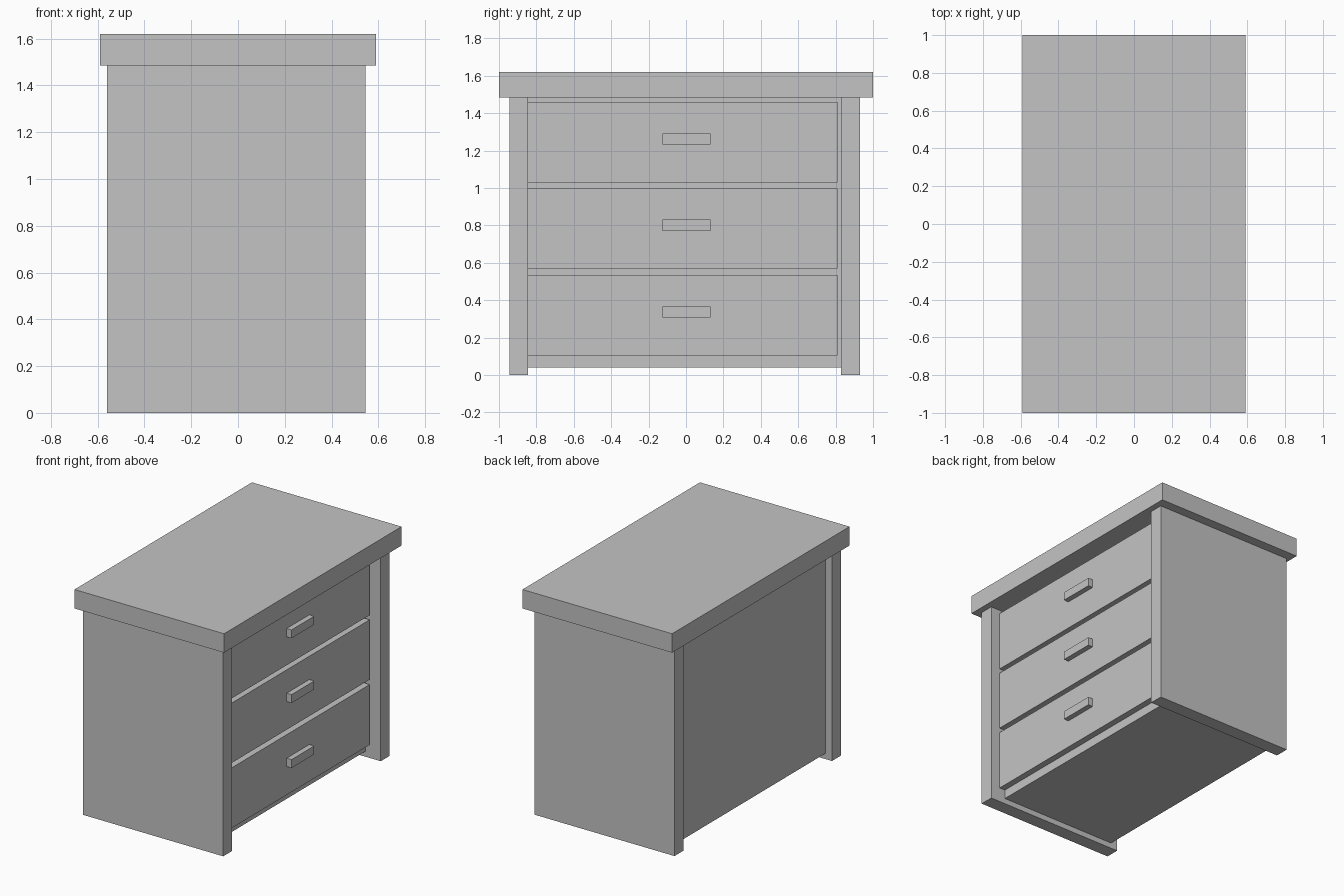
import bpy

if "Cube" in bpy.data.objects:
    bpy.data.objects.remove(bpy.data.objects["Cube"], do_unlink=True)

grey = bpy.data.materials.new("plain_grey")
grey.use_nodes = True
colour = (0.55, 0.55, 0.55, 1)
grey.diffuse_color = colour
grey.node_tree.nodes["Principled BSDF"].inputs["Base Color"].default_value = colour


def box(name, x, y, z):
    """Add a flat-faced box spanning the given (low, high) ranges."""
    spans = (x, y, z)
    bpy.ops.mesh.primitive_cube_add(size=1, location=[(a + b) / 2 for a, b in spans])
    obj = bpy.context.object
    obj.name = name
    obj.scale = [b - a for a, b in spans]
    bpy.ops.object.transform_apply(location=False, rotation=False, scale=True)
    obj.data.materials.append(grey)
    return obj


# Overhanging top and the two side panels it rests on
top_under = 1.485
box("top_slab", (-0.59, 0.59), (-1, 1), (top_under, 1.62))
panel_x = (-0.56, 0.545)
box("front_side_panel", panel_x, (-0.945, -0.845), (0, top_under))
box("rear_side_panel", panel_x, (0.83, 0.93), (0, top_under))

# Recessed carcass between the panels
carcass_face = 0.426
box("carcass", (-0.508, carcass_face), (-0.845, 0.83), (0.04, top_under))

# Three drawer fronts, each with a bar handle
drawer_face = 0.472
drawers = {"lower": (0.105, 0.535), "middle": (0.57, 0.997), "upper": (1.03, 1.46)}
for level, (low, high) in drawers.items():
    box(level + "_drawer", (carcass_face, drawer_face), (-0.845, 0.81), (low, high))
    grip = (low + high) / 2 + 0.017
    box(level + "_handle", (drawer_face, 0.51), (-0.125, 0.13),
        (grip - 0.03, grip + 0.03))
